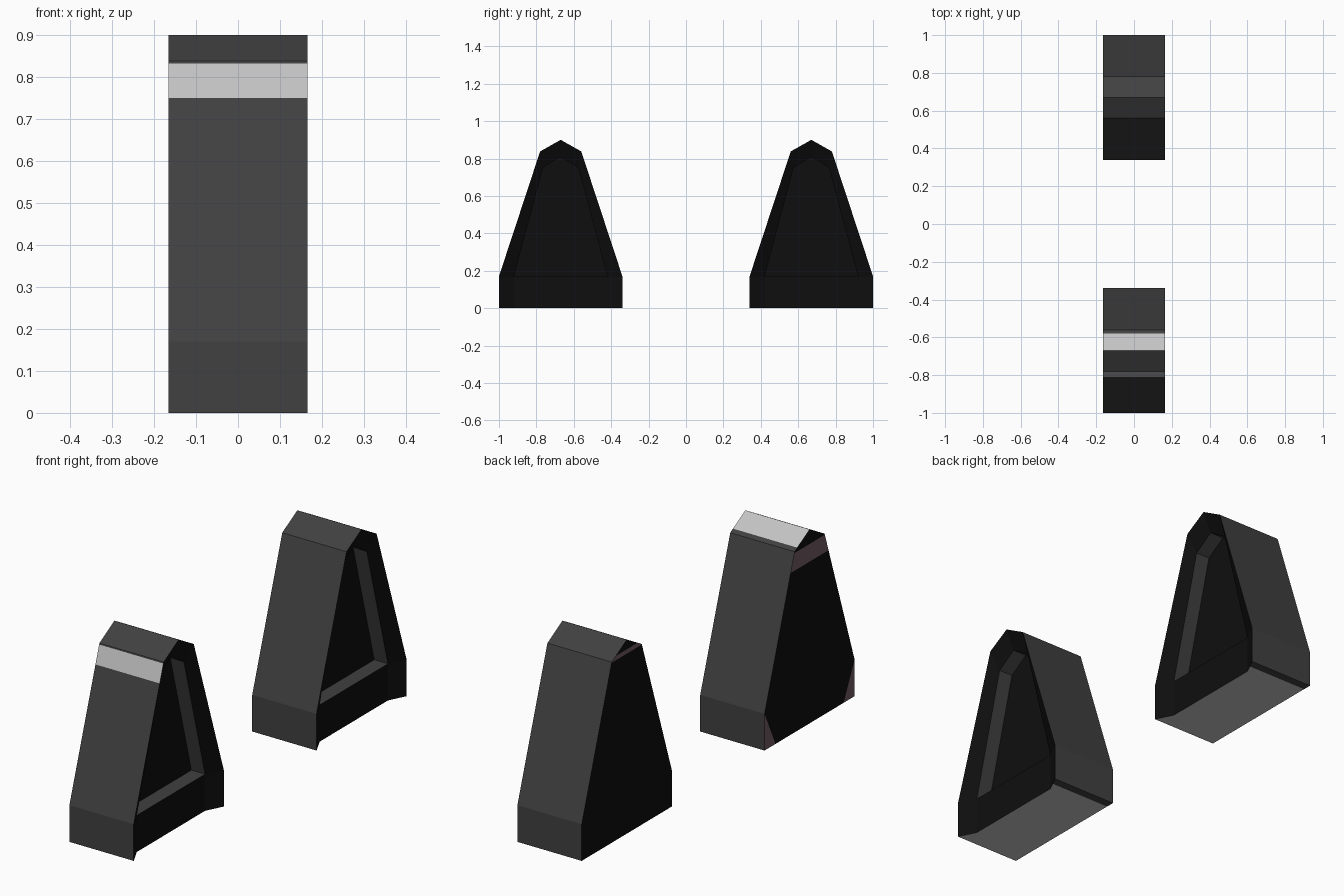
import bpy, bmesh
from mathutils import Vector

if "Cube" in bpy.data.objects:
    bpy.data.objects.remove(bpy.data.objects["Cube"])

X = 0.165            # half width
XP = 0.125           # plane of the dished side panel
XF = 0.055           # floor of the recess
CENTRE = 0.67        # distance of each block from the middle

# half profiles as (y, z), mirrored to closed loops
OUTER = [(-.33, 0), (-.33, .17), (-.11, .838), (0, .9), (.11, .838), (.33, .17), (.33, 0)]
INNER = [(-.25, 0), (-.25, .17), (-.095, .75), (0, .81), (.095, .75), (.25, .17), (.25, 0)]


def material(name, rgb):
    m = bpy.data.materials.new(name)
    m.diffuse_color = (*rgb, 1)
    m.use_nodes = True
    m.node_tree.nodes["Principled BSDF"].inputs["Base Color"].default_value = m.diffuse_color
    return m


GREY, BLACK, LIGHT, PINK = range(4)
mats = [material("dark grey", (.052, .052, .052)),
        material("near black", (.0045, .0045, .0045)),
        material("light grey", (.55, .55, .55)),
        material("dull pink", (.17, .105, .12))]


def block(name, y, striped):
    bm = bmesh.new()
    ring = lambda pts, x: [bm.verts.new((x, a, b)) for a, b in pts]
    left, right, panel = ring(OUTER, -X), ring(OUTER, X), ring(INNER, XP)
    floor = ring(INNER[1:6], XF)

    # outer shell and sloping dish border, open at the bottom
    bm.faces.new(left)
    for i in range(6):
        bm.faces.new((left[i], left[i + 1], right[i + 1], right[i]))
        bm.faces.new((right[i], right[i + 1], panel[i + 1], panel[i]))
    bm.faces.new((left[0], left[6], right[6], panel[6], panel[0], right[0]))
    bm.faces.new((panel[0], panel[1], panel[5], panel[6]))

    # recess walls and floor
    rim = panel[1:6]
    for i in range(5):
        j = (i + 1) % 5
        bm.faces.new((rim[i], rim[j], floor[j], floor[i]))
    bm.faces.new(floor)
    bmesh.ops.recalc_face_normals(bm, faces=bm.faces[:])

    # cuts that bound the painted areas
    def cut(pick, co, no):
        bm.normal_update()
        faces = [f for f in bm.faces if pick(f)]
        edges = {e for f in faces for e in f.edges}
        verts = {v for f in faces for v in f.verts}
        bmesh.ops.bisect_plane(bm, geom=faces + list(edges) + list(verts),
                               plane_co=co, plane_no=no)

    flat = lambda f: f.normal.x < -.9
    under = lambda f: f.normal.z < -.9 and f.calc_center_median().z < .01
    cut(under, (0, .29, 0), (0, 1, 0))
    band = (.75, .832) if striped else (.835, .855)
    for z in band:
        cut(lambda f: flat(f) or (striped and f.normal.y < -.8 and
                                  f.calc_center_median().y < -.1), (0, 0, z), (0, 0, 1))
    if striped:
        for s in (-1, 1):
            cut(flat, (0, s * .25, 0), (0, s * .17, -.08))
        cut(lambda f: f.normal.z > .7 and f.calc_center_median().z > .83,
            (0, .09, 0), (0, 1, 0))

    # colours by direction and position
    bm.normal_update()
    for f in bm.faces:
        c, n = f.calc_center_median(), f.normal
        in_band = band[0] < c.z < band[1]
        m = GREY
        if n.x > .3:
            m = BLACK
        elif n.x < -.9:
            corner = striped and c.z < .1 and abs(c.y) > .27
            m = PINK if in_band or corner else BLACK
        elif under(f):
            m = LIGHT if c.y < .29 else GREY
        elif striped and c.z > .7 and max(abs(v.co.x) for v in f.verts) > .16:
            if n.y < -.8 and in_band:
                m = LIGHT
            elif n.z > .7 and 0 < c.y < .09:
                m = LIGHT
        f.material_index = m

    me = bpy.data.meshes.new(name)
    bm.to_mesh(me)
    bm.free()
    for m in mats:
        me.materials.append(m)
    ob = bpy.data.objects.new(name, me)
    ob.location = Vector((0, y, 0))
    bpy.context.collection.objects.link(ob)


block("front_wedge_block", -CENTRE, True)
block("back_wedge_block", CENTRE, False)
